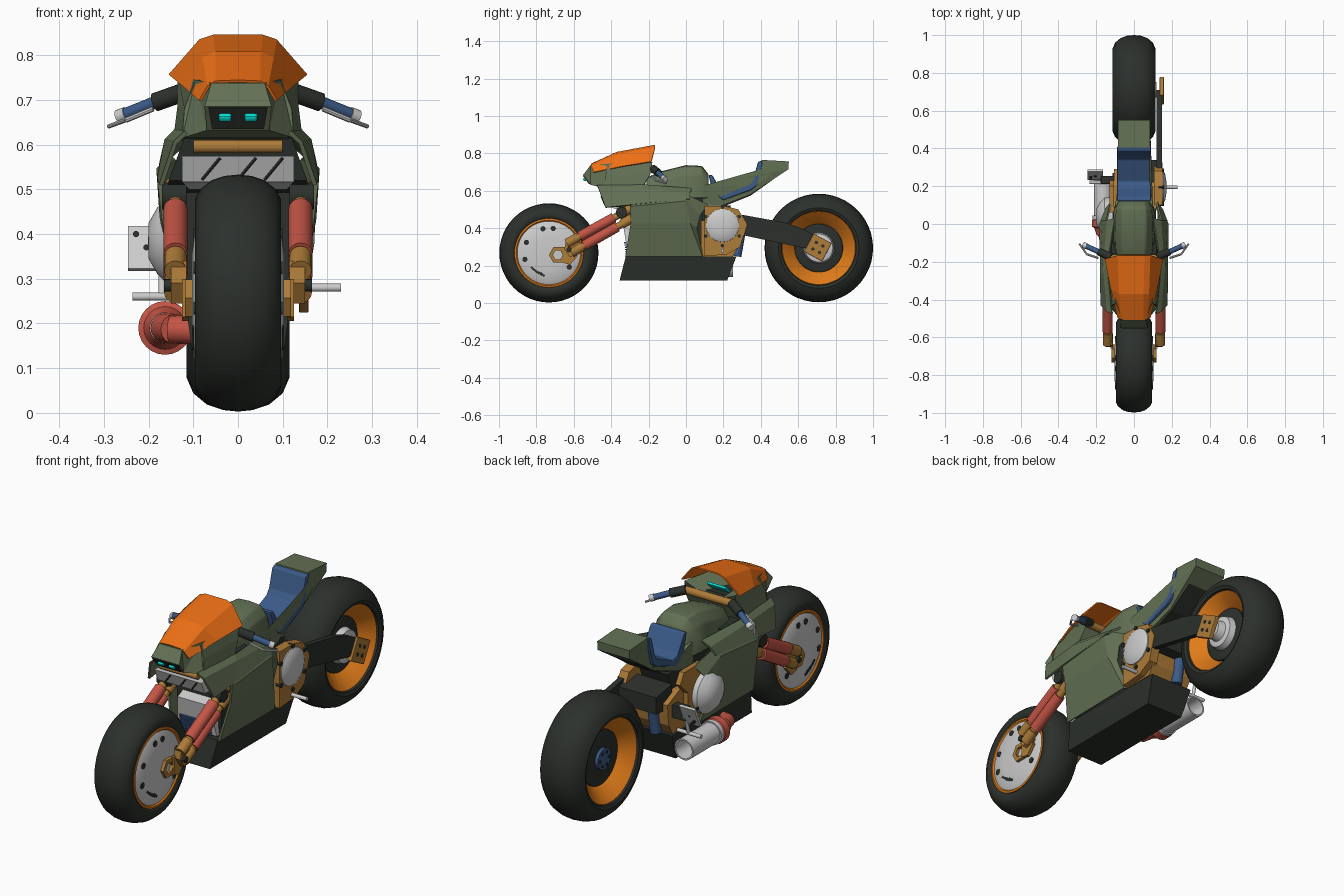
import bpy, bmesh, math
from mathutils import Vector, Matrix, Euler

if "Cube" in bpy.data.objects:
    bpy.data.objects.remove(bpy.data.objects["Cube"])

def mat(name, r, g, b):
    m = bpy.data.materials.new(name)
    m.diffuse_color = (r, g, b, 1)
    m.use_nodes = True
    m.node_tree.nodes["Principled BSDF"].inputs["Base Color"].default_value = m.diffuse_color
    return m

GREEN = mat("green", .125, .165, .09)
ORANGE = mat("orange", .85, .16, .008)
RIM = mat("rim_orange", .75, .2, .01)
GOLD = mat("gold", .42, .2, .04)
RED = mat("red", .55, .09, .06)
BLUE = mat("blue", .045, .105, .25)
DARK = mat("dark", .025, .03, .025)
CYAN = mat("cyan", 0, .75, .68)
GREY = None

def finish(name, bm, m, mirror=False, thick=0, bevel=0, smooth=30):
    bmesh.ops.remove_doubles(bm, verts=bm.verts, dist=1e-5)
    bmesh.ops.recalc_face_normals(bm, faces=bm.faces)
    me = bpy.data.meshes.new(name)
    bm.to_mesh(me)
    bm.free()
    o = bpy.data.objects.new(name, me)
    bpy.context.collection.objects.link(o)
    if m:
        me.materials.append(m)
    if smooth:
        bpy.ops.object.select_all(action='DESELECT')
        bpy.context.view_layer.objects.active = o
        o.select_set(True)
        bpy.ops.object.shade_smooth_by_angle(angle=math.radians(smooth))
    if thick:
        s = o.modifiers.new("solid", 'SOLIDIFY')
        s.thickness = thick
        s.offset = 0
    if bevel:
        b = o.modifiers.new("bevel", 'BEVEL')
        b.width = bevel
        b.segments = 2
    if mirror:
        o.modifiers.new("mirror", 'MIRROR')
    return o

def grid(bm, rows, closed=False):
    vs = [[bm.verts.new(p) for p in r] for r in rows]
    n = len(rows[0])
    for a, b in zip(vs, vs[1:]):
        for i in range(n if closed else n - 1):
            j = (i + 1) % n
            bm.faces.new((a[i], a[j], b[j], b[i]))
    return vs

def lathe(name, prof, c, m, seg=48, axis='x', **k):
    """Turn (position, radius) pairs about an axis parallel to x or y."""
    bm = bmesh.new()
    rows = []
    for p, r in prof:
        row = []
        for i in range(seg):
            t = 2 * math.pi * i / seg
            u, v = c[0] + r * math.cos(t), c[1] + r * math.sin(t)
            row.append((p, u, v) if axis == 'x' else (u, p, v))
        rows.append(row)
    grid(bm, rows, True)
    return finish(name, bm, m, **k)

def slab(name, pts, m, x=None, **k):
    """Side profile (y, z[, half width]) spanning x."""
    bm = bmesh.new()
    a = [(x[0] if x else -p[2], p[0], p[1]) for p in pts]
    b = [(x[1] if x else p[2], p[0], p[1]) for p in pts]
    for row in grid(bm, [a, b], True):
        f = bm.faces.new(row)
        bmesh.ops.triangulate(bm, faces=[f])
    return finish(name, bm, m, smooth=0, **k)

def loft(name, halves, m, smooth=0, **k):
    """Closed rings given by their right halves, capped."""
    bm = bmesh.new()
    rows = [h + [(-p[0], p[1], p[2]) for p in reversed(h) if p[0] > 0] for h in halves]
    vs = grid(bm, rows, True)
    for e in (vs[0], vs[-1]):
        bm.faces.new(e)
    return finish(name, bm, m, smooth=smooth, **k)

def sheet(name, rows, m, thick=.01, **k):
    bm = bmesh.new()
    grid(bm, rows)
    return finish(name, bm, m, thick=thick, smooth=0, **k)

def rod(name, a, b, r, m, r2=None, seg=16, **k):
    a, b = Vector(a), Vector(b)
    bm = bmesh.new()
    M = Matrix.Translation((a + b) / 2) @ (b - a).to_track_quat('Z', 'Y').to_matrix().to_4x4()
    bmesh.ops.create_cone(bm, cap_ends=True, segments=seg, radius1=r, radius2=r2 or r,
                          depth=(b - a).length, matrix=M)
    return finish(name, bm, m, **k)

def box(name, c, s, m, rot=0, **k):
    bm = bmesh.new()
    M = Matrix.Translation(c) @ Euler((math.radians(rot), 0, 0)).to_matrix().to_4x4() @ Matrix.Diagonal((*s, 1))
    bmesh.ops.create_cube(bm, size=1, matrix=M)
    return finish(name, bm, m, smooth=0, **k)

# front wheel: tyre, rim lip, disc cover with holes
F, R = (-.733, .268), (.71, .294)
half = [(.08, .178), (.092, .19), (.096, .21), (.085, .232), (.06, .252), (.03, .262)]
prof = half + [(0, .265)] + [(-x, r) for x, r in reversed(half)]
lathe("front_tyre", prof + prof[:1], F, DARK, smooth=45)
lathe("front_rim", [(.07, .18), (.09, .184), (.092, .175), (.085, .168), (.07, .168)], F, RIM, mirror=True)
lathe("front_disc_cover", [(.085, .172), (.095, .15), (.103, .09), (.103, 0)], F, GREY, mirror=True)
for i, a in enumerate((80, 104, 155, 195, 20, 325)):
    t = math.radians(a)
    y, z = F[0] + .133 * math.cos(t), F[1] + .133 * math.sin(t)
    rod(f"disc_hole_{i}", (.08, y, z), (.1, y, z), .014, DARK, mirror=True)
for i in range(5):
    t = math.radians(225 + i * 7)
    y, z = F[0] + .12 * math.cos(t), F[1] + .12 * math.sin(t)
    box(f"disc_slot_{i}", (.096, y, z), (.012, .01, .03), DARK, 50, mirror=True)

# rear wheel: tyre, dished rim, hubs
half = [(.09, .195), (.108, .2), (.115, .215), (.1, .25), (.07, .275), (.035, .287)]
prof = half + [(0, .29)] + [(-x, r) for x, r in reversed(half)]
lathe("rear_tyre", prof + prof[:1], R, DARK, smooth=45)
lathe("rear_rim", [(.095, .2), (.1, .195), (.045, .135), (.03, .125), (.03, 0)], R, RIM, mirror=True)
lathe("rear_brake_disc", [(.03, .13), (.045, .128), (.05, .115), (.05, 0)], R, DARK, mirror=True)
rod("rear_hub_left", (-.04, *R), (-.065, *R), .05, BLUE)
lathe("rear_hub_right", [(.04, .085), (.08, .075), (.085, .05), (.12, .04), (.12, 0)], R, GREY)
for i in range(6):
    t = i * math.pi / 3
    y, z = R[0] + .033 * math.cos(t), R[1] + .033 * math.sin(t)
    rod(f"hub_bolt_{i}", (-.06, y, z), (-.069, y, z), .007, DARK, seg=8)

# forks: two tubes per side with gold ends and hub bracket
for n, (a, b) in enumerate((((.14, -.305, .5), (.14, -.625, .325)), ((.14, -.29, .452), (.14, -.6, .275)))):
    a, b = Vector(a), Vector(b)
    rod(f"fork_tube_{n}", a, b, .019, GOLD, mirror=True)
    rod(f"fork_sleeve_{n}", a.lerp(b, .25), a.lerp(b, .82), .027, RED, mirror=True)
    rod(f"fork_upper_collar_{n}", a.lerp(b, -.04), a.lerp(b, .17), .025, GOLD, mirror=True)
    rod(f"fork_lower_collar_{n}", a.lerp(b, .85), a.lerp(b, 1.04), .025, GOLD, mirror=True)
rod("fork_pivot", (.115, -.345, .485), (.17, -.345, .485), .03, DARK, mirror=True)
slab("fork_knuckle", [(-.58, .32), (-.64, .34), (-.65, .29), (-.62, .245), (-.57, .27)], GOLD, (.115, .15), mirror=True)
slab("axle_bracket", [(-.6, .3), (-.66, .3), (-.66, .215), (-.62, .205), (-.58, .25)], GOLD, (.11, .125), mirror=True)
lathe("axle_hex", [(.1, .048), (.118, .048), (.118, .027), (.1, .027)], (-.685, .257), GOLD, seg=6, smooth=0, mirror=True)
rod("axle_bolt", (.11, -.625, .285), (.165, -.625, .285), .014, DARK, mirror=True)

# nose, windshield, lamps
slab("nose_front", [(-.51, .738, .06), (-.55, .685, .075), (-.51, .632, .07), (-.44, .615, .125), (-.42, .745, .095)], GREEN)
loft("nose", [[(0, -.42, .745), (.095, -.42, .745), (.12, -.43, .68), (.125, -.44, .615), (0, -.44, .615)],
              [(0, -.2, .69), (.135, -.18, .755), (.135, -.19, .69), (.145, -.24, .61), (0, -.24, .6)]], GREEN)
sheet("windshield", [[(0, -.507, .742), (.05, -.507, .74), (.066, -.505, .73), (.085, -.495, .698)],
                     [(0, -.37, .805), (.05, -.37, .805), (.078, -.37, .793), (.122, -.34, .73)],
                     [(0, -.165, .843), (.055, -.165, .843), (.085, -.165, .833), (.153, -.185, .755)]],
      ORANGE, .006, mirror=True)
slab("lamp_panel", [(-.553, .682, .066), (-.518, .635, .058), (-.48, .64, .058), (-.5, .69, .066)], DARK)
box("lamp", (.029, -.539, .662), (.03, .02, .018), CYAN, 35, bevel=.006, mirror=True)
slab("dashboard", [(-.33, .72, .09), (-.22, .72, .1), (-.2, .69, .1), (-.33, .69, .09)], DARK)
box("display", (0, -.245, .735), (.1, .012, .045), CYAN, -45, bevel=.004)

# side cowls, intake, radiator
sheet("upper_cowl", [[(.115, -.475, .628), (.14, -.22, .63), (.1, .03, .61)],
                     [(.14, -.465, .605), (.16, -.25, .61), (.14, .02, .585)],
                     [(.172, -.43, .51), (.176, -.29, .525), (.172, .02, .555)]], GREEN, mirror=True)
sheet("side_panel", [[(.15, -.245, .575), (.145, .02, .57), (.12, .115, .525)],
                     [(.175, -.3, .515), (.178, .0, .545), (.15, .075, .47)],
                     [(.165, -.295, .43), (.17, .02, .43), (.145, .055, .4)],
                     [(.125, -.325, .25), (.13, .085, .25), (.11, .09, .25)]], GREEN, mirror=True)
slab("intake_core", [(-.41, .615, .12), (-.39, .52, .155), (-.28, .49, .155), (-.1, .5, .12), (-.1, .62, .12)], DARK)
slab("inner_core", [(-.29, .56, .13), (-.29, .25, .11), (.09, .25, .1), (.09, .58, .1)], DARK)
rod("intake_bar", (-.1, -.44, .596), (.1, -.44, .596), .015, GOLD)
slab("radiator", [(-.455, .575, .125), (-.43, .517, .125), (-.36, .5, .11), (-.39, .575, .12)], GREY)
for i, x in enumerate((-.08, 0, .06)):
    rod(f"radiator_rib_{i}", (x, -.432, .522), (x + .04, -.453, .57), .004, DARK, seg=6)
slab("lower_radiator", [(-.335, .41, .085), (-.31, .26, .105), (-.28, .26, .105), (-.28, .43, .09)], GREY)
for i in range(6):
    z = .262 + i * .012
    box(f"cooling_slat_{i}", (0, -.314 - i * .002, z), (.16, .014, .006), BLUE)
slab("belly_pan", [(-.322, .25, .118), (.27, .25, .115), (.22, .12, .1), (-.355, .12, .1)], DARK)

# tank, seat, tail
def tank_ring(y, z, w):
    return [(0, y, z), (w * .65, y, z - .005), (w, y, z - .05), (w + .012, y, .56), (0, y, .56)]
loft("tank", [tank_ring(*p) for p in ((-.21, .67, .085), (-.13, .705, .095), (.0, .737, .1), (.085, .733, .095), (.12, .69, .08))],
     GREEN, smooth=35, bevel=.008)
slab("tail", [(.0, .6, .1), (.1, .63, .1), (.15, .6, .092), (.2, .555, .088), (.37, .625, .088), (.405, .765, .085), (.55, .757, .085),
              (.547, .715, .085), (.345, .58, .07), (.19, .52, .08), (.09, .51, .1), (0, .54, .1)], GREEN)
slab("tail_underside", [(.5, .685), (.345, .574), (.19, .512), (.19, .53), (.345, .595), (.5, .7)], DARK, (-.06, .06))
slab("seat", [(.12, .685), (.14, .685), (.19, .6), (.225, .588), (.34, .637), (.36, .665), (.385, .755), (.412, .762), (.4, .7),
              (.375, .625), (.35, .605), (.2, .55), (.145, .59)], BLUE, (-.09, .09), bevel=.006)

# handlebars
rod("bar_clamp", (.12, -.175, .718), (.185, -.147, .695), .021, DARK, mirror=True)
rod("grip", (.18, -.15, .697), (.252, -.118, .668), .014, BLUE, mirror=True)
rod("bar_end", (.25, -.119, .669), (.268, -.11, .662), .016, GREY, mirror=True)
rod("lever_inner", (.19, -.18, .68), (.25, -.16, .655), .006, GREY, mirror=True, seg=8)
rod("lever_tip", (.25, -.16, .655), (.289, -.105, .641), .005, GREY, mirror=True, seg=8)
rod("steering_crown", (-.13, -.18, .713), (.13, -.18, .713), .018, GOLD)

# engine, covers, footrests
slab("engine_block", [(.08, .25), (.25, .25), (.28, .3), (.29, .4), (.2, .44), (.08, .44)], GOLD, (-.105, .12))
slab("engine_upper", [(.08, .42), (.2, .42), (.24, .52), (.08, .54)], DARK, (-.07, .08))
slab("engine_plate_right", [(.1, .52), (.2, .52), (.28, .5), (.325, .42), (.29, .3), (.22, .26), (.1, .25)], GOLD, (.105, .15))
slab("engine_plate_left", [(.06, .53), (.2, .53), (.23, .48), (.17, .42), (.17, .3), (.06, .27)], GOLD, (-.13, -.105))
lathe("clutch_cover_right", [(.14, .09), (.155, .088), (.165, .07), (.171, .035), (.172, 0)], (.195, .415), GREY)
for i in range(6):
    t = math.radians(30 + i * 60)
    y, z = .195 + .103 * math.cos(t), .41 + .103 * math.sin(t)
    rod(f"cover_bolt_{i}", (.13, y, z), (.158, y, z), .01, DARK, seg=8)
lathe("engine_cover_left", [(-.11, .1), (-.155, .1), (-.18, .075), (-.2, .04), (-.201, 0)], (.04, .385), GREY)
rod("footrest_right", (.11, .195, .28), (.23, .195, .28), .009, GREY)
rod("footrest_left", (-.11, .22, .26), (-.236, .22, .26), .009, GREY)
rod("footrest_arm", (-.17, .22, .255), (-.17, .25, .36), .008, GREY)
box("heel_plate", (-.205, .26, .368), (.082, .012, .105), GREY, -25)
for i, (x, z) in enumerate(((-.228, .4), (-.228, .345), (-.205, .37))):
    rod(f"heel_plate_hole_{i}", (x, .25 - (.368 - z) * -.47, z), (x, .27 - (.368 - z) * -.47, z), .007, DARK, seg=10)
box("footrest_bracket", (-.13, .235, .36), (.09, .04, .06), DARK)
rod("shock_spring", (-.03, .27, .25), (-.03, .3, .42), .026, BLUE)
rod("shock_cap", (-.03, .298, .4), (-.03, .305, .45), .032, DARK)

# swingarm on the right only
slab("swingarm", [(.27, .475), (.31, .47), (.53, .43), (.63, .395), (.71, .35), (.71, .28), (.6, .3), (.27, .37)], DARK, (.12, .147))
slab("swingarm_pivot", [(.22, .47), (.34, .45), (.34, .37), (.22, .36)], DARK, (-.08, .125))
box("axle_plate", (.147, .705, .297), (.022, .11, .11), GOLD, -28, bevel=.004)
for i in range(4):
    t = math.radians(17 + i * 90)
    y, z = .705 + .028 * math.cos(t), .297 + .028 * math.sin(t)
    rod(f"axle_plate_hole_{i}", (.15, y, z), (.1595, y, z), .009, DARK)

# exhaust on the left
rod("exhaust_pipe", (-.08, -.125, .185), (-.15, -.105, .187), .032, RED)
rod("exhaust_elbow", (-.14, -.112, .187), (-.163, -.03, .19), .034, RED)
lathe("exhaust_cone", [(-.06, .034), (-.02, .048), (-.015, .06), (.02, .06), (.03, .05)], (-.163, .19), RED, 24, 'y')
lathe("muffler_ring", [(.02, .05), (.02, .056), (.045, .056), (.045, .05)], (-.163, .19), GREY, 24, 'y')
lathe("muffler", [(.02, .05), (.25, .05), (.25, .043), (.08, .043), (.08, 0)], (-.163, .19), GREY, 24, 'y')
